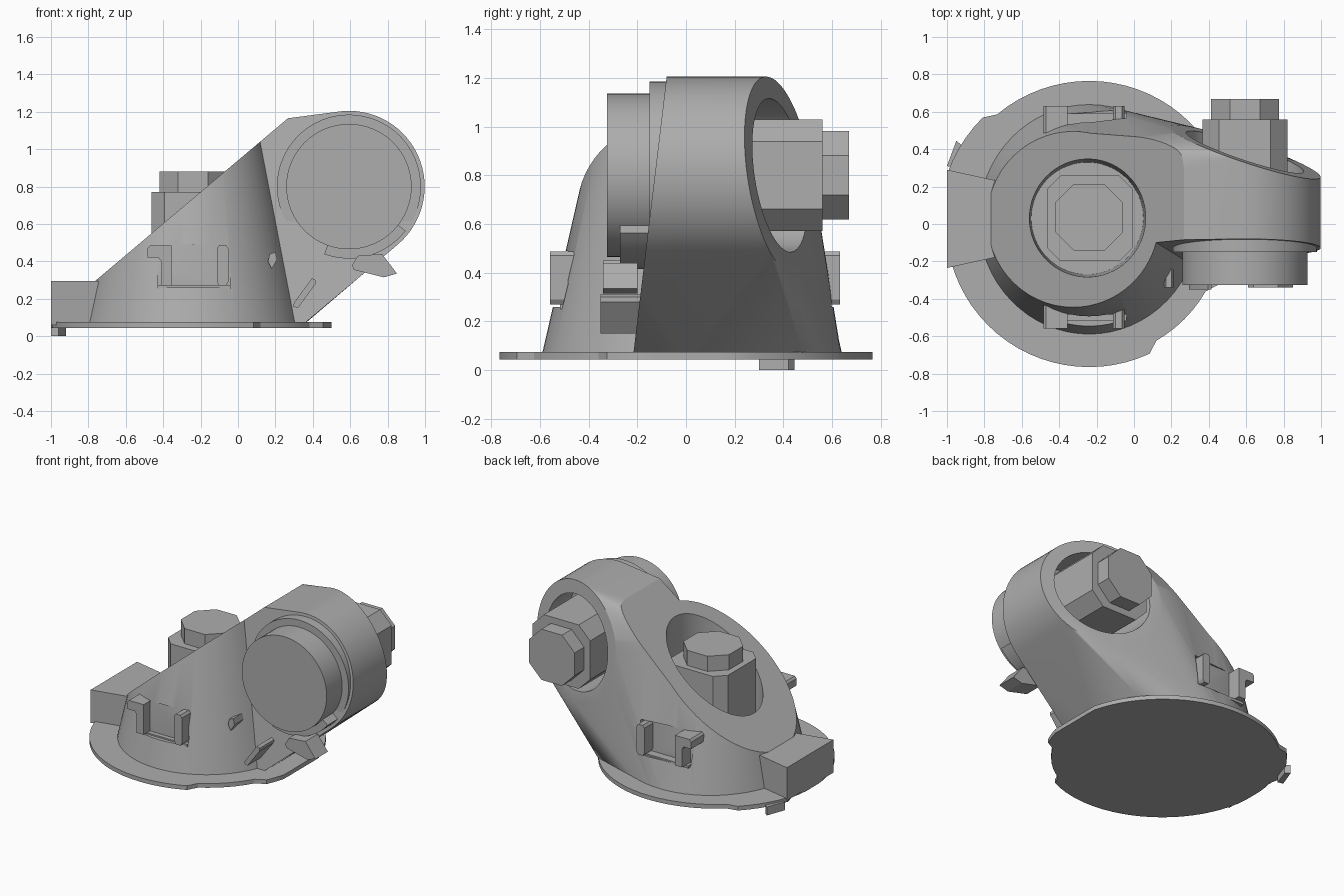
import bpy, bmesh
from math import sin, cos, radians, pi
from mathutils import Vector, Matrix

if "Cube" in bpy.data.objects:
    bpy.data.objects.remove(bpy.data.objects["Cube"])

grey = bpy.data.materials.new("plain grey")
grey.use_nodes = True
COLOUR = (0.42, 0.42, 0.42, 1)
grey.diffuse_color = COLOUR
for node in grey.node_tree.nodes:
    if node.type == 'BSDF_PRINCIPLED':
        node.inputs["Base Color"].default_value = COLOUR


def finish(name, bm):
    bmesh.ops.recalc_face_normals(bm, faces=bm.faces)
    me = bpy.data.meshes.new(name)
    bm.to_mesh(me)
    bm.free()
    me.materials.append(grey)
    ob = bpy.data.objects.new(name, me)
    bpy.context.scene.collection.objects.link(ob)
    return ob


def loft(name, low, high):
    """Solid between two matching loops of 3D points."""
    bm = bmesh.new()
    a = [bm.verts.new(p) for p in low]
    b = [bm.verts.new(p) for p in high]
    bm.faces.new(a)
    bm.faces.new(b)
    for i in range(len(a)):
        j = (i + 1) % len(a)
        bm.faces.new((a[i], a[j], b[j], b[i]))
    return finish(name, bm)


def prism(name, pts, lo, hi, axis='z'):
    place = (lambda p, h: (p[0], p[1], h)) if axis == 'z' else (lambda p, h: (p[0], h, p[1]))
    return loft(name, [place(p, lo) for p in pts], [place(p, hi) for p in pts])


def circle(cx, cy, r, n=64, sy=1.0):
    return [(cx + r * cos(2 * pi * i / n), cy + sy * r * sin(2 * pi * i / n)) for i in range(n)]


def rect(x0, x1, y0, y1):
    return [(x0, y0), (x1, y0), (x1, y1), (x0, y1)]


def octagon(cx, cy, h, c):
    k = h - c
    return [(cx + x, cy + y) for x, y in
            ((h, -k), (h, k), (k, h), (-k, h), (-h, k), (-h, -k), (-k, -h), (k, -h))]


def trim(ob, point, normal):
    """Remove everything on the normal side of a plane and cap the cut."""
    bm = bmesh.new()
    bm.from_mesh(ob.data)
    bmesh.ops.bisect_plane(bm, geom=bm.verts[:] + bm.edges[:] + bm.faces[:], dist=1e-5,
                           plane_co=point, plane_no=normal, clear_outer=True)
    bmesh.ops.holes_fill(bm, edges=[e for e in bm.edges if e.is_boundary], sides=0)
    bmesh.ops.recalc_face_normals(bm, faces=bm.faces)
    bm.to_mesh(ob.data)
    bm.free()


def combine(ob, other, operation):
    mod = ob.modifiers.new(operation, 'BOOLEAN')
    mod.operation, mod.solver, mod.object = operation, 'EXACT', other
    bpy.context.view_layer.update()
    result = bpy.data.meshes.new_from_object(ob.evaluated_get(bpy.context.evaluated_depsgraph_get()))
    ob.modifiers.clear()
    ob.data = result
    bpy.data.objects.remove(other)


# Main dimensions
CX, CY = -0.24, 0.025      # tapered housing axis
AX, AZ = 0.593, 0.8        # arm axis, running along y


def cone_ring(z, shrink=0.0):
    r = 0.59 - 0.22 * (z - 0.075) - shrink
    return [(x, y, z) for x, y in circle(CX, CY, r, 64, 1.04)]


# Base plate with a slightly irregular rim
rim = []
for deg in range(0, 360, 5):
    r = 0.805 if 135 <= deg <= 160 else 0.72 if 300 <= deg <= 330 else 0.765
    a = radians(deg)
    rim.append((max(-1, min(0.5, CX + r * cos(a))), r * sin(a)))
prism("base_plate", rim, 0.045, 0.075)

# Tapered housing
body = loft("housing", cone_ring(0.06), cone_ring(1.05))

# Arm web: hull from the housing to the round arm end
arm_pts = cone_ring(0.06, 0.004) + cone_ring(1.05, 0.004)
arm_pts += [(0.355, -0.3, 0.07), (0.355, 0.48, 0.07)]
for x, z in circle(AX, AZ, 0.405, 72):
    arm_pts += [(x, -0.3, z), (x, 0.385 - 0.33 * (x - AX) - 0.14 * (z - AZ), z)]
bm = bmesh.new()
for p in arm_pts:
    bm.verts.new(p)
bmesh.ops.convex_hull(bm, input=bm.verts[:])
bmesh.ops.delete(bm, geom=[v for v in bm.verts if not v.link_faces], context='VERTS')
bmesh.ops.dissolve_limit(bm, angle_limit=0.002, verts=bm.verts[:], edges=bm.edges[:])
arm = finish("arm_web", bm)
trim(arm, (0, -0.08, 1.2), Vector((0, -1, 0.12)).normalized())

# Slanted top, then bores and side recesses
for ob in (body, arm):
    trim(ob, (-0.77, 0, 0.29), Vector((-0.645, 0, 0.764)).normalized())
combine(body, arm, 'UNION')
bore = loft("bore", [(x, y, 0.3) for x, y in circle(-0.25, 0.03, 0.3)],
            [(x, y, 1.4) for x, y in circle(-0.27, 0.035, 0.34)])
combine(body, bore, 'DIFFERENCE')
combine(body, prism("arm_bore", circle(AX, AZ, 0.315), 0.02, 0.9, 'y'), 'DIFFERENCE')
for s in (-1, 1):
    y0, y1 = sorted((CY + s * 0.51, CY + s * 0.8))
    combine(body, prism("recess", rect(-0.43, -0.04, y0, y1), 0.26, 0.49), 'DIFFERENCE')

# Joint bolts
prism("upper_bolt_body", octagon(-0.235, 0.03, 0.228, 0.07), 0.28, 0.772)
prism("upper_bolt_head", octagon(-0.24, 0.035, 0.18, 0.1), 0.76, 0.88)
prism("arm_bolt_body", octagon(AX, AZ, 0.228, 0.09), 0.0, 0.56, 'y')
prism("arm_bolt_head", octagon(AX, AZ, 0.181, 0.1), 0.55, 0.668, 'y')

# Round front cap on the arm
prism("arm_cap", circle(AX, AZ, 0.335), -0.325, -0.02, 'y')
prism("arm_collar", circle(AX, AZ, 0.385), -0.15, -0.03, 'y')
angles = [radians(-110 + 6 * i) for i in range(13)]
band = [(AX + 0.33 * cos(a), AZ + 0.33 * sin(a)) for a in angles]
band += [(AX + 0.385 * cos(a), AZ + 0.385 * sin(a)) for a in reversed(angles)]
prism("cap_stop_band", band, -0.27, -0.1, 'y')
prism("cap_latch", [(0.61, 0.38), (0.62, 0.355), (0.78, 0.315), (0.85, 0.335), (0.77, 0.44), (0.64, 0.43)],
      -0.34, -0.2, 'y')

# Rear block
loft("side_block", [(-1, -0.235, 0.06), (-0.68, -0.165, 0.06), (-0.68, 0.22, 0.06), (-1, 0.29, 0.06)],
     [(-1, -0.235, 0.295), (-0.68, -0.165, 0.295), (-0.68, 0.22, 0.295), (-1, 0.29, 0.295)])

# Foot tab under the plate
prism("foot_tab", [(-1, 0.31), (-0.96, 0.3), (-0.92, 0.42), (-0.95, 0.445)], 0.0, 0.06)

# Clips on both flanks
hook = [(-0.41, 0.27), (-0.355, 0.27), (-0.355, 0.485), (-0.47, 0.485),
        (-0.483, 0.47), (-0.483, 0.42), (-0.425, 0.42), (-0.41, 0.4)]
post = [(-0.1, 0.27), (-0.065, 0.27), (-0.052, 0.29), (-0.052, 0.47),
        (-0.065, 0.487), (-0.1, 0.487), (-0.113, 0.47), (-0.113, 0.29)]
for s, side in ((-1, "front"), (1, "back")):
    mid = 0.037
    for part, pts in (("hook", hook), ("post", post)):
        prism(side + "_clip_" + part, pts, mid + s * 0.45, mid + s * 0.595, 'y')
    prism(side + "_clip_ledge", rect(-0.43, -0.04, 0.252, 0.27), mid + s * 0.45, mid + s * 0.555, 'y')

# Small lugs near the front corner
prism("slanted_lug", [(0.295, 0.16), (0.32, 0.15), (0.415, 0.28), (0.415, 0.3), (0.395, 0.31), (0.3, 0.18)],
      -0.35, -0.17, 'y')
prism("housing_lug", [(0.16, 0.4), (0.18, 0.36), (0.21, 0.41), (0.2, 0.45), (0.17, 0.44)], -0.34, -0.15, 'y')

# Smooth curved surfaces, keep edges sharp
bpy.ops.object.select_all(action='DESELECT')
for ob in bpy.context.scene.objects:
    if ob.type == 'MESH':
        ob.select_set(True)
        bpy.context.view_layer.objects.active = ob
bpy.ops.object.shade_smooth_by_angle(angle=radians(25))
